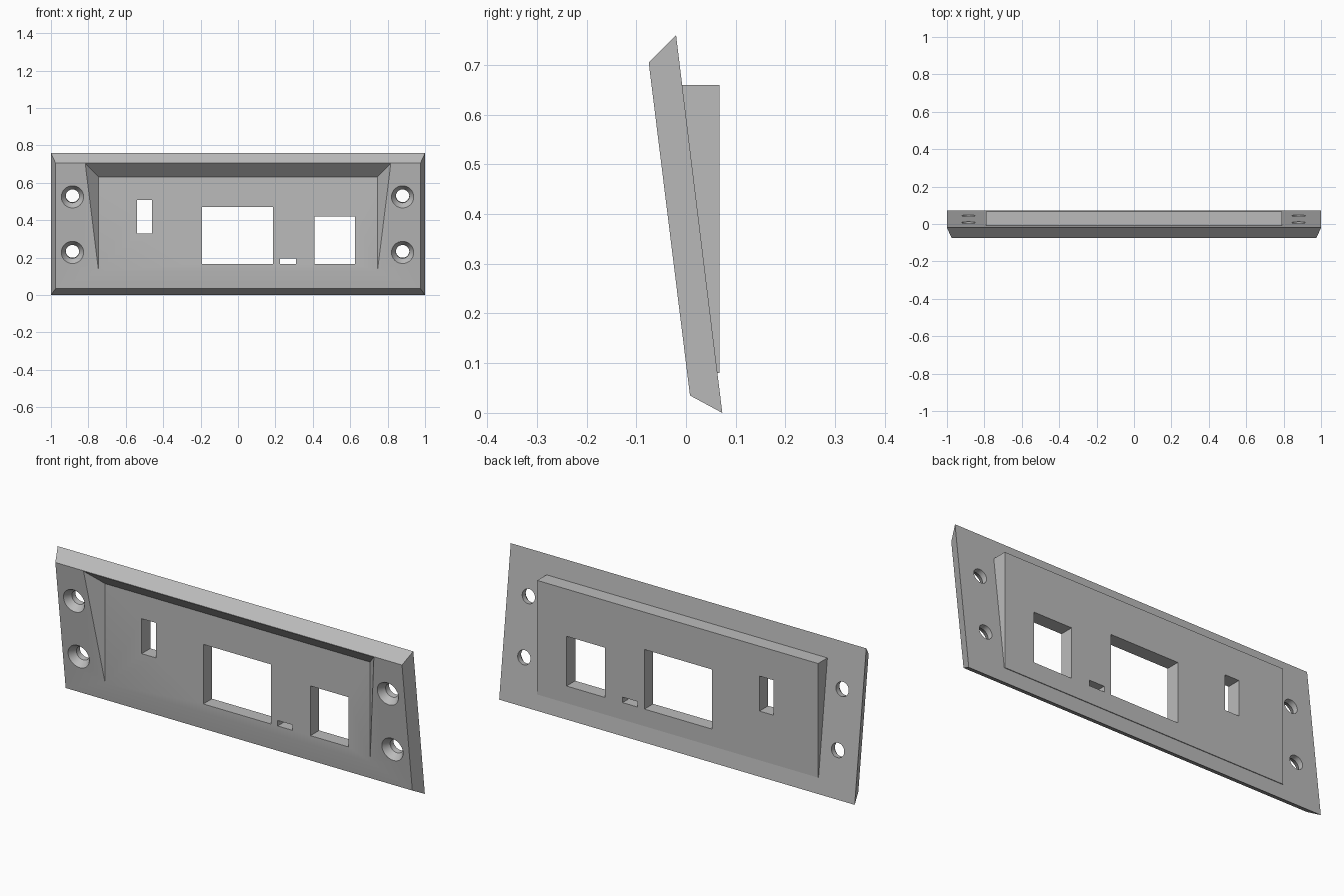
import bpy, bmesh, math
from mathutils import Vector, Matrix

if "Cube" in bpy.data.objects:
    bpy.data.objects.remove(bpy.data.objects["Cube"])

grey = bpy.data.materials.new("plain grey")
grey.diffuse_color = (0.5, 0.5, 0.5, 1)
grey.use_nodes = True
grey.node_tree.nodes["Principled BSDF"].inputs["Base Color"].default_value = grey.diffuse_color


def make(name, bm, material=grey):
    bmesh.ops.recalc_face_normals(bm, faces=bm.faces)
    mesh = bpy.data.meshes.new(name)
    bm.to_mesh(mesh)
    bm.free()
    mesh.materials.append(material)
    obj = bpy.data.objects.new(name, mesh)
    bpy.context.collection.objects.link(obj)
    return obj


def loft(name, front, back):
    """Solid between two rectangles given as (half width, [(y, z) bottom, (y, z) top], centre x)."""
    bm = bmesh.new()
    rings = []
    for hw, ((yb, zb), (yt, zt)), cx in (front, back):
        rings.append([bm.verts.new(p) for p in (
            (cx - hw, yb, zb), (cx + hw, yb, zb), (cx + hw, yt, zt), (cx - hw, yt, zt))])
    a, b = rings
    bm.faces.new(a)
    bm.faces.new(b)
    for i in range(4):
        j = (i + 1) % 4
        bm.faces.new((a[i], a[j], b[j], b[i]))
    return make(name, bm)


def boolean(target, tool, operation):
    mod = target.modifiers.new(tool.name, 'BOOLEAN')
    mod.operation = operation
    mod.solver = 'EXACT'
    mod.object = tool
    bpy.context.view_layer.objects.active = target
    bpy.ops.object.modifier_apply(modifier=mod.name)
    bpy.data.objects.remove(tool)


# Leaning plate with bevelled rim
panel = loft("panel", (0.975, [(0.008, 0.035), (-0.075, 0.705)], 0),
             (1.0, [(0.073, 0.0), (-0.020, 0.760)], 0))

# Upright block on the back
boolean(panel, loft("back_block", (0.79, [(0.04, 0.08), (-0.03, 0.66)], 0),
                    (0.79, [(0.067, 0.08), (0.067, 0.66)], 0)), 'UNION')

# Recess with upright floor and 45 degree walls
FLOOR, FRONT = -0.003, -0.12
d = FLOOR - FRONT
boolean(panel, loft("recess", (0.745 + d, [(FRONT, 0.12 - d), (FRONT, 0.631 + d)], 0),
                    (0.745, [(FLOOR, 0.12), (FLOOR, 0.631)], 0)), 'DIFFERENCE')

# Port windows: left, right, bottom, top
for x0, x1, z0, z1 in ((-0.54, -0.46, 0.33, 0.508), (-0.193, 0.187, 0.167, 0.47),
                       (0.225, 0.31, 0.167, 0.195), (0.41, 0.625, 0.167, 0.42)):
    hw, cx = (x1 - x0) / 2, (x0 + x1) / 2
    boolean(panel, loft("window", (hw, [(-0.2, z0), (-0.2, z1)], cx),
                        (hw, [(0.2, z0), (0.2, z1)], cx)), 'DIFFERENCE')

# Countersunk screw holes, square to the leaning face
SEG = 32
slope = -0.083 / 0.67
axis = Vector((0, 1, -slope)).normalized()
side = Vector((1, 0, 0))
up = axis.cross(side)
for x in (-0.885, 0.88):
    for z in (0.525, 0.228):
        centre = Vector((x, 0.008 + slope * (z - 0.035), z))
        bm = bmesh.new()
        rings = []
        for depth, r in ((-0.02, 0.074), (0.033, 0.036), (0.12, 0.036)):
            rings.append([bm.verts.new(centre + axis * depth
                          + side * r * math.cos(t) + up * r * math.sin(t))
                          for t in (2 * math.pi * i / SEG for i in range(SEG))])
        bm.faces.new(rings[0])
        bm.faces.new(rings[-1])
        for a, b in zip(rings, rings[1:]):
            for i in range(SEG):
                j = (i + 1) % SEG
                bm.faces.new((a[i], a[j], b[j], b[i]))
        boolean(panel, make("screw_hole", bm), 'DIFFERENCE')

# Smooth hole walls, crisp edges elsewhere
panel.select_set(True)
bpy.context.view_layer.objects.active = panel
bpy.ops.object.shade_smooth_by_angle(angle=math.radians(20))
